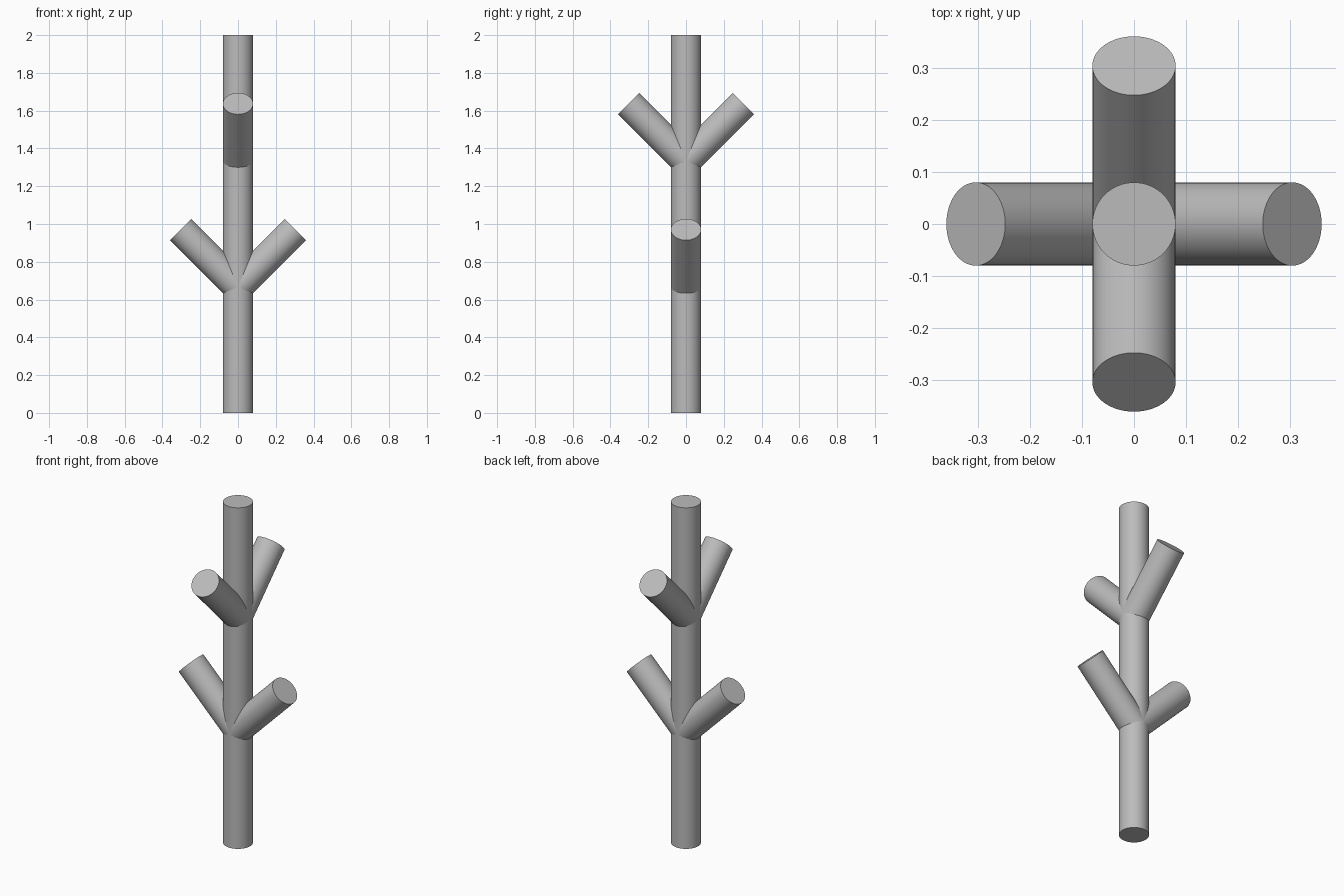
import bpy
import math
from mathutils import Vector

cube = bpy.data.objects.get("Cube")
if cube:
    bpy.data.objects.remove(cube, do_unlink=True)

RADIUS = 0.08
BRANCH_LENGTH = 0.43

# Single plain grey
grey = bpy.data.materials.new("plain grey")
grey.use_nodes = True
colour = (0.5, 0.5, 0.5, 1)
grey.diffuse_color = colour
grey.node_tree.nodes["Principled BSDF"].inputs["Base Color"].default_value = colour


def rod(name, start, direction, length):
    """Round capped rod running from start along direction."""
    direction = Vector(direction).normalized()
    bpy.ops.mesh.primitive_cylinder_add(
        vertices=64, radius=RADIUS, depth=length,
        location=Vector(start) + direction * length / 2,
        rotation=direction.to_track_quat("Z", "Y").to_euler())
    obj = bpy.context.object
    obj.name = name
    obj.data.materials.append(grey)
    bpy.ops.object.shade_smooth_by_angle(angle=math.radians(30))
    return obj


# Upright trunk
rod("trunk", (0, 0, 0), (0, 0, 1), 2)

# Lower pair reaches sideways, upper pair reaches front and back
for side, x in (("left", 1), ("right", -1)):
    rod(f"lower_branch_{side}", (0, 0, 2 / 3), (x, 0, 1), BRANCH_LENGTH)
for side, y in (("front", -1), ("back", 1)):
    rod(f"upper_branch_{side}", (0, 0, 4 / 3), (0, y, 1), BRANCH_LENGTH)
